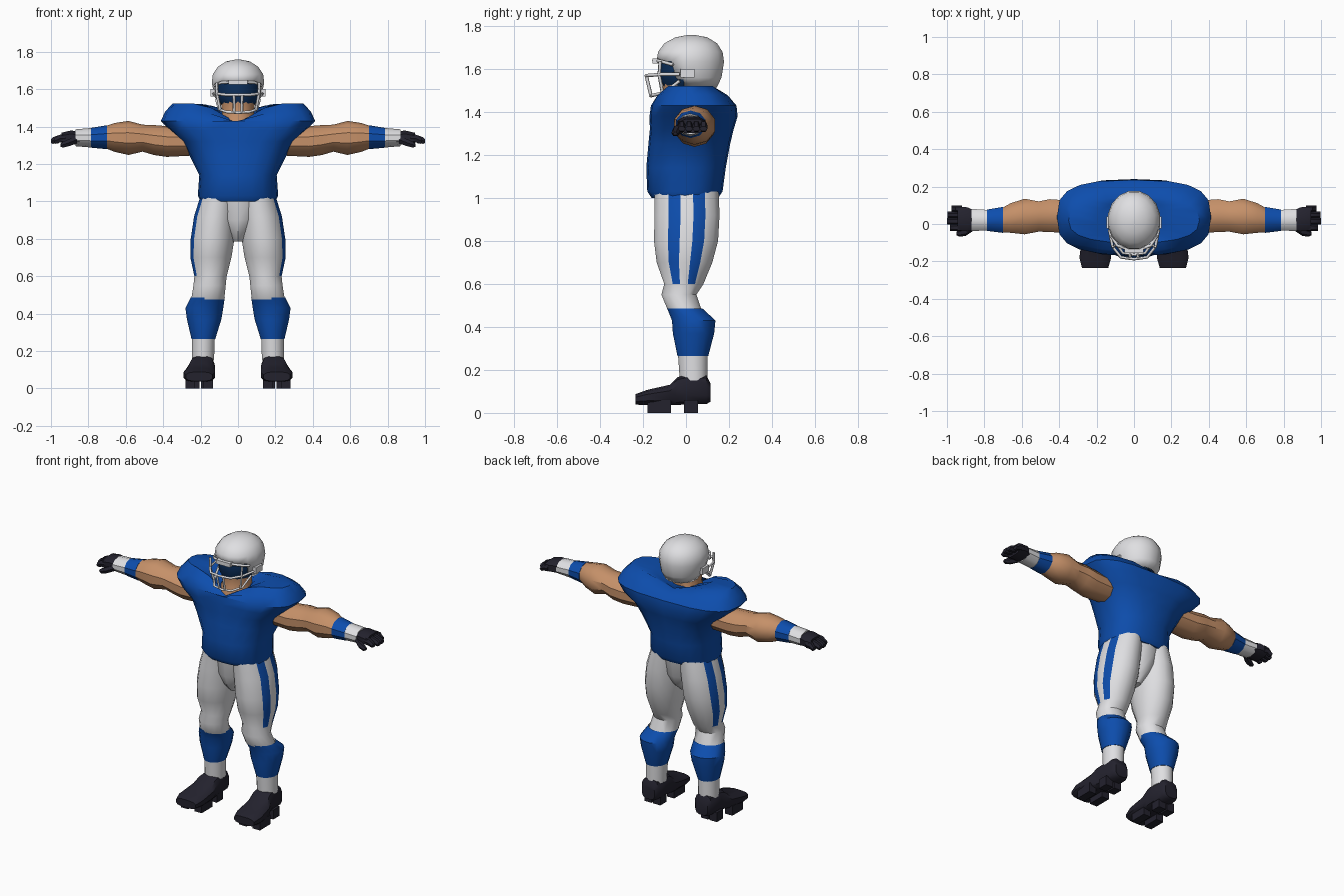
import bpy, bmesh, math
from mathutils import Vector

if "Cube" in bpy.data.objects:
    bpy.data.objects.remove(bpy.data.objects["Cube"])


def material(name, rgb):
    m = bpy.data.materials.new(name)
    m.diffuse_color = (*rgb, 1)
    m.use_nodes = True
    m.node_tree.nodes["Principled BSDF"].inputs["Base Color"].default_value = m.diffuse_color
    return m


BLUE = material("jersey blue", (0.004, 0.075, 0.42))
WHITE = material("off white", (0.74, 0.74, 0.76))
SKIN = material("skin tan", (0.56, 0.28, 0.14))
BLACK = material("glove black", (0.017, 0.016, 0.027))
NAVY = material("visor navy", (0.004, 0.03, 0.11))


def ring(axis, pos, c1, c2, r1, r2, n=12, e=2.0, phase=0.0):
    """Superellipse section across an axis; c/r follow the other two axes in order."""
    pts = []
    for i in range(n):
        a = 2 * math.pi * (i + phase) / n
        c, s = math.cos(a), math.sin(a)
        u = c1 + r1 * math.copysign(abs(c) ** (2 / e), c)
        v = c2 + r2 * math.copysign(abs(s) ** (2 / e), s)
        pts.append(Vector({"x": (pos, u, v), "y": (u, pos, v), "z": (u, v, pos)}[axis]))
    return pts


def finish(name, bm, mats, mirror=False):
    bmesh.ops.recalc_face_normals(bm, faces=bm.faces)
    me = bpy.data.meshes.new(name)
    bm.to_mesh(me)
    bm.free()
    for m in mats:
        me.materials.append(m)
    ob = bpy.data.objects.new(name, me)
    bpy.context.collection.objects.link(ob)
    if mirror:
        ob.modifiers.new("mirror", "MIRROR").use_clip = False
    return ob


def loft(name, rings, mats, rule=None, mirror=False, caps=True):
    """Skin rings; rule(band, side) gives the material index, or None for a gap."""
    bm = bmesh.new()
    vs = [[bm.verts.new(p) for p in r] for r in rings]
    n = len(rings[0])
    for b in range(len(vs) - 1):
        for i in range(n):
            idx = rule(b, i) if rule else 0
            if idx is None:
                continue
            j = (i + 1) % n
            bm.faces.new((vs[b][i], vs[b][j], vs[b + 1][j], vs[b + 1][i])).material_index = idx
    if caps:
        bm.faces.new(vs[0]).material_index = rule(0, 0) or 0 if rule else 0
        bm.faces.new(vs[-1]).material_index = rule(len(vs) - 2, 0) or 0 if rule else 0
    return finish(name, bm, mats, mirror)


def box(name, lo, hi, mat, mirror=False):
    bm = bmesh.new()
    bmesh.ops.create_cube(bm, size=1)
    for v in bm.verts:
        v.co = Vector([(l + h) / 2 + c * (h - l) for l, h, c in zip(lo, hi, v.co)])
    return finish(name, bm, [mat], mirror)


def bar(name, pts, mat, r=0.008):
    cu = bpy.data.curves.new(name, "CURVE")
    cu.dimensions = "3D"
    cu.bevel_depth, cu.bevel_resolution, cu.use_fill_caps = r, 0, True
    sp = cu.splines.new("POLY")
    sp.points.add(len(pts) - 1)
    for p, q in zip(sp.points, pts):
        p.co = (*q, 1)
    cu.materials.append(mat)
    bpy.context.collection.objects.link(bpy.data.objects.new(name, cu))


# Jersey with padded shoulders: z, half width, front y, back y, squareness
rows = [(1.0, .20, -.16, .15, 2.3), (1.03, .215, -.18, .17, 2.3), (1.14, .207, -.185, .185, 2.3),
        (1.25, .262, -.175, .205, 2.4), (1.32, .30, -.168, .222, 2.6), (1.38, .365, -.17, .24, 3),
        (1.43, .412, -.163, .235, 3), (1.48, .39, -.14, .20, 2.8), (1.522, .35, -.10, .14, 2.6),
        (1.52, .20, -.105, .125, 2.2), (1.50, .10, -.095, .11, 2)]
rings = [ring("z", z, 0, (f + b) / 2, w, (b - f) / 2, 20, e) for z, w, f, b, e in rows]
for r in rings[7:]:                      # dip toward the collar, deeper in front
    for p in r:
        t = max(0, 1 - abs(p.x) / .18)
        p.z -= t * (.105 if p.y < 0 else .05) * min(1, (p.z - 1.44) / .07)
loft("jersey", rings, [BLUE])

# Neck and face, then the visor inside the helmet
loft("neck", [ring("z", z, 0, y, w, d) for z, y, w, d in
              [(1.36, 0, .12, .125), (1.43, -.005, .10, .117), (1.47, -.01, .085, .09),
               (1.54, -.01, .09, .10)]], [SKIN])
loft("visor", [ring("z", z, 0, .01, w, d, 16, 2, .5) for z, w, d in
               [(1.52, .09, .115), (1.55, .114, .128), (1.60, .12, .134), (1.65, .118, .13)]], [NAVY])

# Helmet shell with the face opening left out
rows = [(1.515, .045, .10, .10), (1.56, .03, .128, .138), (1.635, .02, .143, .16), (1.68, .02, .137, .153),
        (1.72, .022, .11, .125), (1.748, .025, .065, .075), (1.758, .025, .015, .02)]
helmet = loft("helmet", [ring("z", z, 0, y, w, d, 16, 2, .5) for z, y, w, d in rows], [WHITE],
              lambda b, i: None if b < 2 and 9 <= i <= 13 else 0, caps=False)
bm = bmesh.new()
bm.from_mesh(helmet.data)
bmesh.ops.holes_fill(bm, edges=[e for e in bm.edges if e.is_boundary and
                                all(v.co.z > 1.75 for v in e.verts)])
bm.to_mesh(helmet.data)
bm.free()
sol = helmet.modifiers.new("thickness", "SOLIDIFY")
sol.thickness = .012
box("helmet_brim", (-.05, -.155, 1.625), (.05, -.12, 1.65), WHITE)
box("ear_clip", (.12, -.025, 1.56), (.147, .04, 1.60), WHITE, True)

# Face guard bars
bar("guard_upper_bar", [(-.132, -.03, 1.575), (-.115, -.12, 1.575), (-.07, -.178, 1.57), (0, -.187, 1.57),
                        (.07, -.178, 1.57), (.115, -.12, 1.575), (.132, -.03, 1.575)], WHITE)
bar("guard_lower_bar", [(-.115, -.03, 1.545), (-.10, -.10, 1.49), (-.06, -.155, 1.478), (0, -.165, 1.475),
                        (.06, -.155, 1.478), (.10, -.10, 1.49), (.115, -.03, 1.545)], WHITE)
bar("guard_top_bar", [(-.125, -.06, 1.62), (-.09, -.115, 1.635), (0, -.15, 1.64),
                      (.09, -.115, 1.635), (.125, -.06, 1.62)], WHITE)
for s in (-1, 1):
    bar("guard_middle_post", [(s * .022, -.185, 1.57), (s * .02, -.163, 1.477)], WHITE)
    bar("guard_side_post", [(s * .113, -.12, 1.635), (s * .112, -.125, 1.575), (s * .095, -.11, 1.49)], WHITE)

# Arms: bare skin, blue wristband, white tape
arm = [(.24, .04, 1.32, .085, .075), (.38, .04, 1.32, .092, .082), (.45, .045, 1.328, .092, .08),
       (.51, .04, 1.338, .085, .072), (.585, .04, 1.339, .10, .091), (.66, .032, 1.342, .083, .077),
       (.70, .022, 1.343, .07, .062), (.70, .022, 1.343, .073, .064), (.785, .02, 1.34, .06, .053),
       (.785, .02, 1.34, .058, .052), (.87, .022, 1.34, .062, .045)]
loft("arm", [ring("x", x, y, z, a, b, 10, 2, .5) for x, y, z, a, b in arm], [SKIN, BLUE, WHITE],
     lambda b, i: 0 if b < 6 else 1 if b < 8 else 2, True)

# Gloves: palm, four fingers and thumb
loft("glove_palm", [ring("x", x, y, z, a, b, 8, 2.6, .5) for x, y, z, a, b in
                    [(.845, .02, 1.335, .052, .036), (.89, .025, 1.342, .068, .04),
                     (.945, .03, 1.335, .068, .034)]], [BLACK], None, True)
for k, tip in enumerate((.985, 1.0, .998, .975)):
    y = -.02 + .034 * k
    loft("glove_finger", [ring("x", x, y, z, .018, r, 6) for x, z, r in
                          [(.92, 1.338, .024), (.955, 1.335, .024), (tip - .01, 1.325, .02),
                           (tip, 1.322, .012)]], [BLACK], None, True)
loft("glove_thumb", [ring("x", x, y, z, r, r, 6) for x, y, z, r in
                     [(.86, -.015, 1.33, .022), (.90, -.042, 1.315, .022), (.935, -.05, 1.303, .018),
                      (.95, -.05, 1.30, .009)]], [BLACK], None, True)

# Pelvis of the trousers
loft("trouser_hips", [ring("z", z, 0, y, w, d) for z, y, w, d in
                      [(.785, -.01, .03, .06), (.83, -.005, .06, .105), (.90, 0, .11, .135),
                       (1.03, .003, .17, .15)]], [WHITE])

# Legs: trousers with twin side stripes, blue sock, white ankle
leg = [(1.03, .10, .003, .102, .152), (.92, .122, .005, .115, .154), (.80, .136, 0, .119, .152),
       (.70, .145, -.007, .112, .132), (.60, .147, -.01, .088, .093), (.55, .152, -.033, .088, .083),
       (.475, .162, -.005, .09, .08), (.485, .162, -.005, .093, .084), (.43, .18, .036, .103, .103),
       (.37, .181, .035, .094, .098), (.265, .185, .032, .065, .073), (.265, .185, .032, .062, .07),
       (.15, .187, .035, .06, .065)]


def leg_colour(band, side):
    if band < 4:
        return 1 if side in (0, 14) else 0
    return 1 if 6 < band < 11 else 0


loft("leg", [ring("z", z, x, y, a, b, 16, 2, .5) for z, x, y, a, b in leg], [WHITE, BLUE], leg_colour, True)

# Boots with cleats
boot = [(.113, .19, .05, .14, .045), (.095, .19, .04, .175, .06), (.0, .19, .038, .178, .064),
        (-.04, .193, .035, .168, .07), (-.075, .20, .035, .132, .08), (-.18, .207, .035, .108, .087),
        (-.235, .208, .038, .088, .072)]
loft("boot", [ring("y", y, x, (lo + hi) / 2, w, (hi - lo) / 2, 12, 3, .5) for y, x, lo, hi, w in boot],
     [BLACK], None, True)
for x in (.16, .256):
    for y0, y1 in ((-.18, -.07), (-.01, .055)):
        d = 0 if y0 < -.1 else (.19 - x) * .35
        box("cleat", (x + d - .026, y0, 0), (x + d + .026, y1, .06), BLACK, True)

# Smooth shading with kept creases
bpy.ops.object.select_all(action="DESELECT")
for ob in bpy.data.objects:
    if ob.type == "MESH" and not ob.name.startswith(("cleat", "ear", "helmet_brim")):
        ob.select_set(True)
        bpy.context.view_layer.objects.active = ob
bpy.ops.object.shade_smooth_by_angle(angle=math.radians(38))
